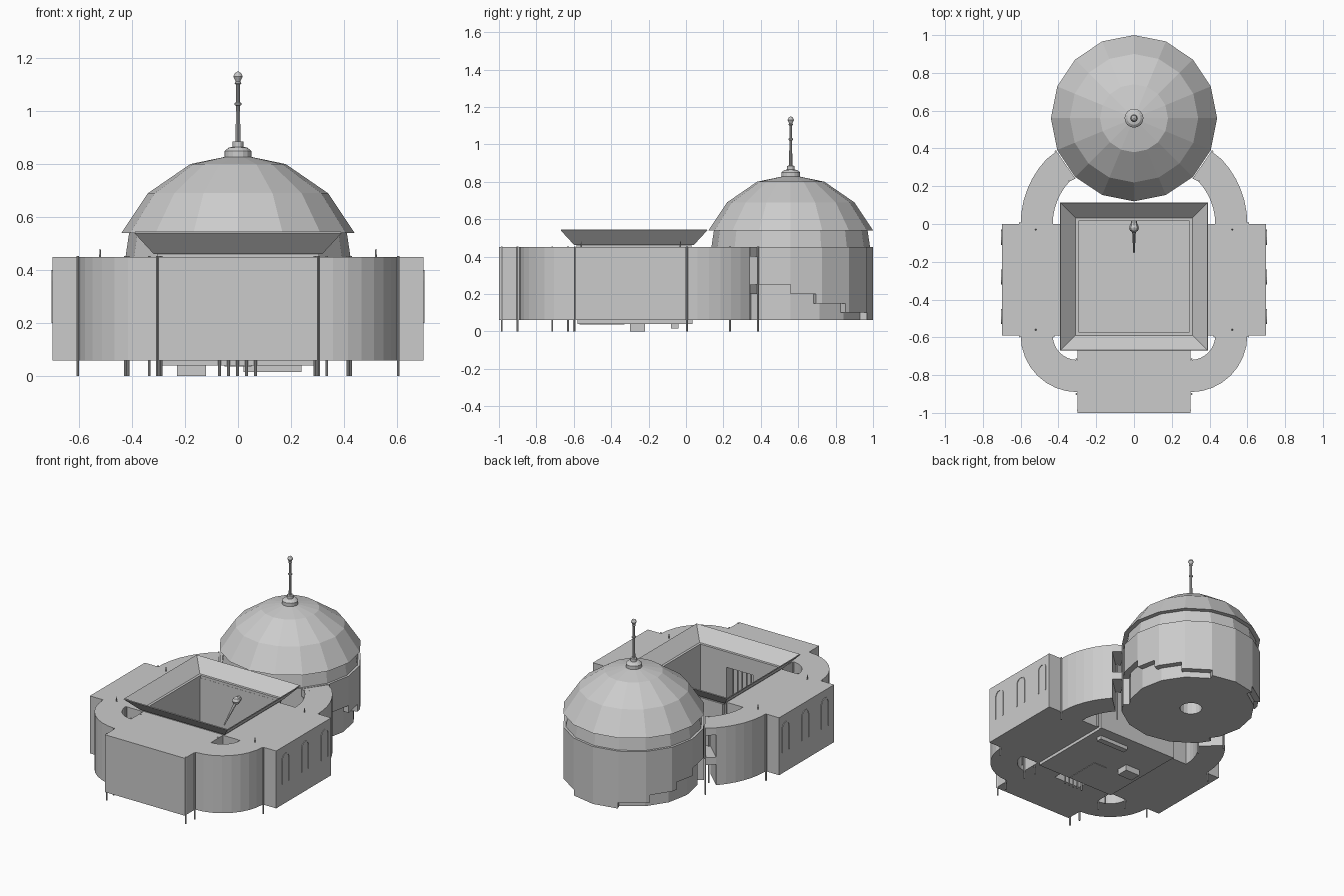
import bpy, bmesh, math
from mathutils import Vector

if "Cube" in bpy.data.objects:
    bpy.data.objects.remove(bpy.data.objects["Cube"])

stone = bpy.data.materials.new("stone_grey")
stone.diffuse_color = (0.6, 0.6, 0.6, 1)
stone.use_nodes = True
stone.node_tree.nodes["Principled BSDF"].inputs["Base Color"].default_value = stone.diffuse_color


def finish(bm, name):
    bmesh.ops.recalc_face_normals(bm, faces=bm.faces)
    me = bpy.data.meshes.new(name)
    bm.to_mesh(me)
    bm.free()
    me.materials.append(stone)
    ob = bpy.data.objects.new(name, me)
    bpy.context.collection.objects.link(ob)
    return ob


def prism(name, pts, z0, z1):
    """Extrude a plan outline from z0 to z1."""
    bm = bmesh.new()
    f = bm.faces.new([bm.verts.new((x, y, z0)) for x, y in pts])
    r = bmesh.ops.extrude_face_region(bm, geom=[f])
    vs = [g for g in r["geom"] if isinstance(g, bmesh.types.BMVert)]
    bmesh.ops.translate(bm, verts=vs, vec=(0, 0, z1 - z0))
    return finish(bm, name)


def box(name, x0, x1, y0, y1, z0, z1):
    return prism(name, [(x0, y0), (x1, y0), (x1, y1), (x0, y1)], z0, z1)


def lathe(name, prof, n, cx, cy):
    """Turn an (r, z) profile around a vertical axis."""
    bm = bmesh.new()
    rings = []
    for r, z in prof:
        if r == 0:
            rings.append([bm.verts.new((cx, cy, z))] * n)
        else:
            rings.append([bm.verts.new((cx + r * math.cos(2 * math.pi * i / n),
                                        cy + r * math.sin(2 * math.pi * i / n), z)) for i in range(n)])
    for a, b in zip(rings, rings[1:]):
        for i in range(n):
            j = (i + 1) % n
            bm.faces.new(list(dict.fromkeys([a[i], a[j], b[j], b[i]])))
    return finish(bm, name)


def rod(name, a, b, r0, r1, n=8):
    a, b = Vector(a), Vector(b)
    bm = bmesh.new()
    bmesh.ops.create_cone(bm, cap_ends=True, segments=n, radius1=r0, radius2=r1, depth=(b - a).length)
    bm.transform((b - a).to_track_quat('Z', 'Y').to_matrix().to_4x4())
    bmesh.ops.translate(bm, verts=bm.verts, vec=(a + b) / 2)
    return finish(bm, name)


def ring_sector(cx, cy, r0, r1, a0, a1, n, s):
    ang = [math.radians(a0 + (a1 - a0) * i / n) for i in range(n + 1)]
    pts = [(cx + r1 * math.cos(t), cy + r1 * math.sin(t)) for t in ang]
    pts += [(cx + r0 * math.cos(t), cy + r0 * math.sin(t)) for t in reversed(ang)]
    return [(s * x, y) for x, y in pts]


Z0, Z1 = 0.06, 0.45
CY = 0.56

# Front block with an entrance recess facing the courtyard
prism("front_block", [(-.3, -1), (.3, -1), (.3, -.575), (.1, -.575), (.1, -.66),
                      (-.1, -.66), (-.1, -.575), (-.3, -.575)], Z0, .36)
box("front_block_top", -.3, .3, -1, -.575, .36, Z1)
for i in range(5):
    x = -.07 + i * .034
    rod("entrance_column", (x, -.6, 0), (x, -.6, .36), .005, .005)

# Wings, curved corridors, pipes and window frames on both sides
for s in (1, -1):
    prism("side_wing", [(s * x, y) for x, y in [(.295, -.575), (.3, -.575), (.3, -.59),
                                                (.7, -.59), (.7, 0), (.295, 0)]], Z0, Z1)
    prism("front_corridor", ring_sector(.3, -.59, .13, .3, -90, 0, 8, s), Z0, Z1)
    prism("back_corridor", ring_sector(.1, 0, .33, .5, 0, 43, 6, s), Z0, Z1)
    link = [(s * x, y) for x, y in [(.341, .225), (.466, .341), (.41, .385), (.31, .24)]]
    prism("link_roof", link, .40, Z1)
    prism("link_floor", link, .20, .25)
    for x, y in [(.605, -.595), (.605, .005), (.305, -.9), (.298, -.985), (.425, -.595),
                 (.305, -.715), (.29, -.63), (.335, .235), (.415, .385)]:
        rod("drain_pipe", (s * x, y, 0), (s * x, y, Z1 + .003), .005, .005)
    for y in (-.03, -.56):
        rod("roof_spike", (s * .52, y, Z1), (s * .52, y, .48), .004, .002)
    for y in (-.07, -.28, -.49):
        bm = bmesh.new()
        path = [(-1, .2)] + [(-math.cos(math.pi * i / 8), None) for i in range(9)] + [(1, .2)]
        rows = []
        for k, (c, z) in enumerate(path):
            row = []
            for r in (.04, .033):
                zz = z if z else .36 + r * math.sin(math.pi * (k - 1) / 8)
                row += [bm.verts.new((s * px, y + c * r, zz)) for px in (.699, .704)]
            rows.append([row[0], row[1], row[3], row[2]])
        for a, b in zip(rows, rows[1:]):
            for i in range(4):
                j = (i + 1) % 4
                bm.faces.new([a[i], a[j], b[j], b[i]])
        bm.faces.new(rows[0])
        bm.faces.new(rows[-1])
        finish(bm, "window_frame")

# Courtyard floor, path and back wall
box("courtyard_floor", -.295, .295, -.58, .016, .04, .061)
box("courtyard_path", -.05, .05, -.57, -.33, .037, .064)
box("courtyard_back_wall", -.3, .3, .015, .035, .04, Z1)
for s in (1, -1):
    box("courtyard_side_wall", s * .295, s * .31, 0, .015, Z0, Z1)
box("underfloor_block", -.23, -.12, -.30, -.22, 0, .04)
box("underfloor_beam", .02, .24, -.08, -.04, .015, .04)

# Flared courtyard eave: a rectangular ring swept along a small section
bm = bmesh.new()
loops = []
for h, z in [(.293, Z1 - .005), (.293, .467), (.31, .467), (.388, .545),
             (.391, .540), (.318, .461), (.306, .461), (.306, Z1 - .005)]:
    loops.append([bm.verts.new((sx * h, -.278 + sy * (h + .001), z))
                  for sx, sy in [(-1, -1), (1, -1), (1, 1), (-1, 1)]])
for k in range(len(loops)):
    a, b = loops[k], loops[(k + 1) % len(loops)]
    for i in range(4):
        j = (i + 1) % 4
        bm.faces.new([a[i], a[j], b[j], b[i]])
finish(bm, "courtyard_eave")

# Water spout leaning into the courtyard
rod("spout_pipe", (0, 0, .395), (0, -.15, .27), .012, .004)
rod("spout_bracket", (0, .02, .39), (0, -.02, .39), .015, .02)
lathe("spout_head", [(0, .36), (.018, .368), (.026, .387), (.018, .405), (0, .415)], 10, 0, -.02)

# Rotunda core with a round recess under its floor
lathe("rotunda_core", [(0, .14), (.07, .14), (.07, Z0), (.40, Z0), (.40, .44), (0, .44)], 16, 0, CY)


# Outer rotunda shell whose lower edge steps down towards the back
def shell_point(deg, r):
    k = r * math.cos(math.radians(11.25)) / math.cos(math.radians(deg % 22.5 - 11.25))
    return k * math.cos(math.radians(deg)), CY + k * math.sin(math.radians(deg))


for a0, a1, z in [(-90, -33, Z0), (-33, 0, .25), (0, 18, .20), (18, 42, .15), (42, 68, .10), (68, 90, Z0)]:
    angs = sorted({a0, a1} | {k * 22.5 for k in range(-4, 5) if a0 < k * 22.5 < a1})
    plan = [shell_point(a, .44) for a in angs] + [shell_point(a, .39) for a in reversed(angs)]
    for s in (1, -1):
        prism("rotunda_shell", [(s * x, y) for x, y in plan], z, Z1)

# Drum, dome and finial
lathe("dome_drum", [(0, .445), (.425, .445), (.41, .545), (0, .545)], 16, 0, CY)
lathe("dome", [(0, .535), (.44, .54), (.34, .69), (.18, .80), (.05, .827), (0, .83)], 16, 0, CY)
lathe("finial_base", [(0, .82), (.05, .82), (.05, .85), (.035, .862), (.02, .865),
                      (.02, .885), (0, .887)], 16, 0, CY)
lathe("finial_pole", [(0, .88), (.009, .88), (.008, 1.02), (.013, 1.023), (.013, 1.03), (.008, 1.033),
                      (.008, 1.1), (.013, 1.105), (.009, 1.112), (.018, 1.13), (.012, 1.143),
                      (0, 1.15)], 10, 0, CY)
